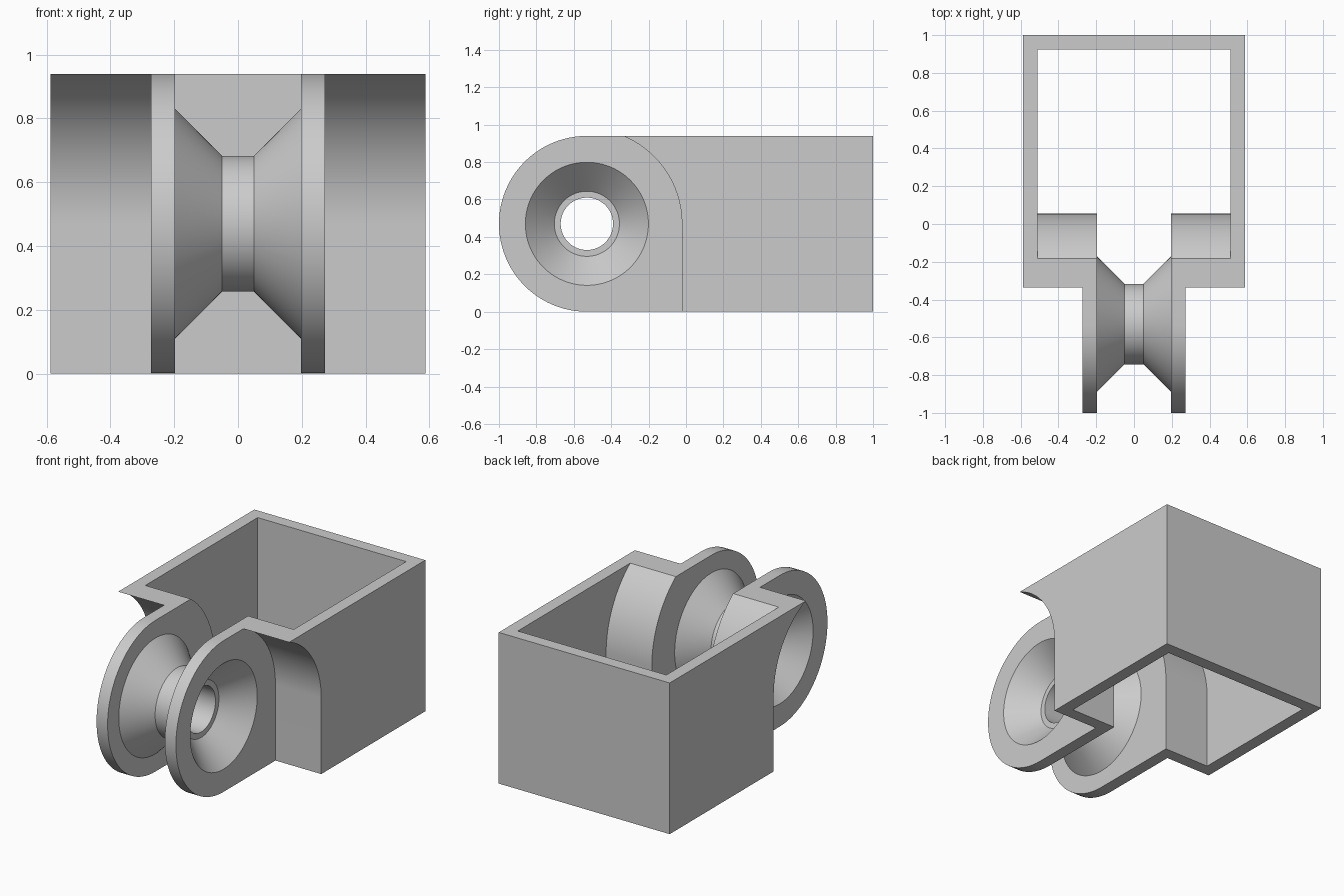
import bpy, bmesh, math
from mathutils import Vector

if "Cube" in bpy.data.objects:
    bpy.data.objects.remove(bpy.data.objects["Cube"])

HEIGHT = 0.94
HALF_WIDTH = 0.588
WALL = 0.077
LUG_OUT, LUG_IN = 0.273, 0.197
AXLE = Vector((0, -0.53, HEIGHT / 2))   # roller axis, along x
LUG_R = HEIGHT / 2
CLEAR_R = 0.508                          # concave front of the housing

grey = bpy.data.materials.new("plain grey")
grey.use_nodes = True
colour = (0.6, 0.6, 0.6, 1)
grey.diffuse_color = colour
grey.node_tree.nodes["Principled BSDF"].inputs["Base Color"].default_value = colour


def finish(name, bm):
    bmesh.ops.recalc_face_normals(bm, faces=bm.faces)
    mesh = bpy.data.meshes.new(name)
    bm.to_mesh(mesh)
    bm.free()
    mesh.materials.append(grey)
    obj = bpy.data.objects.new(name, mesh)
    bpy.context.collection.objects.link(obj)
    return obj


def arc(radius, start, end, steps=32):
    """Points (y, z) around the axle."""
    angles = [start + (end - start) * i / steps for i in range(steps + 1)]
    return [(AXLE.y + radius * math.cos(a), AXLE.z + radius * math.sin(a)) for a in angles]


def prism(name, outline, half_width):
    """Extrude a (y, z) outline symmetrically along x."""
    bm = bmesh.new()
    face = bm.faces.new([bm.verts.new((-half_width, y, z)) for y, z in outline])
    out = bmesh.ops.extrude_face_region(bm, geom=[face])
    moved = [v for v in out["geom"] if isinstance(v, bmesh.types.BMVert)]
    bmesh.ops.translate(bm, verts=moved, vec=(2 * half_width, 0, 0))
    return finish(name, bm)


def lathe(name, half_profile):
    """Turn an (x, radius) profile, mirrored in x, about the axle."""
    profile = [(-x, r) for x, r in reversed(half_profile)] + half_profile
    bm = bmesh.new()
    verts = [bm.verts.new(AXLE + Vector((x, 0, r))) for x, r in profile]
    edges = [bm.edges.new(pair) for pair in zip(verts, verts[1:])]
    bmesh.ops.spin(bm, geom=verts + edges, cent=AXLE, axis=(1, 0, 0),
                   angle=2 * math.pi, steps=96)
    bmesh.ops.remove_doubles(bm, verts=bm.verts, dist=1e-5)
    return finish(name, bm)


def combine(target, tool, operation):
    mod = target.modifiers.new(operation.title(), 'BOOLEAN')
    mod.operation = operation
    mod.solver = 'EXACT'
    mod.object = tool
    bpy.context.view_layer.objects.active = target
    bpy.ops.object.modifier_apply(modifier=mod.name)
    bpy.data.objects.remove(tool)


# Housing block with a concave front
def front_curve(radius, top):
    return arc(radius, 0, math.asin((top - AXLE.z) / radius))


front_y = AXLE.y + CLEAR_R
housing = prism("roller_housing",
                [(front_y, 0)] + front_curve(CLEAR_R, HEIGHT) + [(1, HEIGHT), (1, 0)],
                HALF_WIDTH)

# Rounded lugs running back into the housing
lugs = prism("lugs", arc(LUG_R, math.pi / 2, 3 * math.pi / 2, 48)
             + [(0.3, 0), (0.3, HEIGHT)], LUG_OUT)
combine(housing, lugs, 'UNION')

# Open cavity, its front wall following the concave curve
back = 1 - WALL
cavity = prism("cavity_cutter",
               [(front_y + WALL, -0.1)] + front_curve(CLEAR_R + WALL, HEIGHT + 0.06)
               + [(back, HEIGHT + 0.06), (back, -0.1)], HALF_WIDTH - WALL)
combine(housing, cavity, 'DIFFERENCE')

# Slot between the lugs
slot = prism("slot_cutter", [(-1.2, -0.2), (0.4, -0.2), (0.4, 1.2), (-1.2, 1.2)], LUG_IN)
combine(housing, slot, 'DIFFERENCE')

# Waisted roller joining the lugs, then its flared bore
roller = lathe("roller", [(0.05, 0.213), (LUG_IN, 0.36), (0.235, 0.36), (0.235, 0)])
combine(housing, roller, 'UNION')
bore = lathe("bore_cutter", [(0.118, 0.14), (0.118, 0.174), (0.303, 0.359), (0.303, 0)])
combine(housing, bore, 'DIFFERENCE')

# Smooth curves with crisp edges
bpy.ops.object.select_all(action='DESELECT')
housing.select_set(True)
bpy.context.view_layer.objects.active = housing
bpy.ops.object.shade_smooth_by_angle(angle=math.radians(25))
